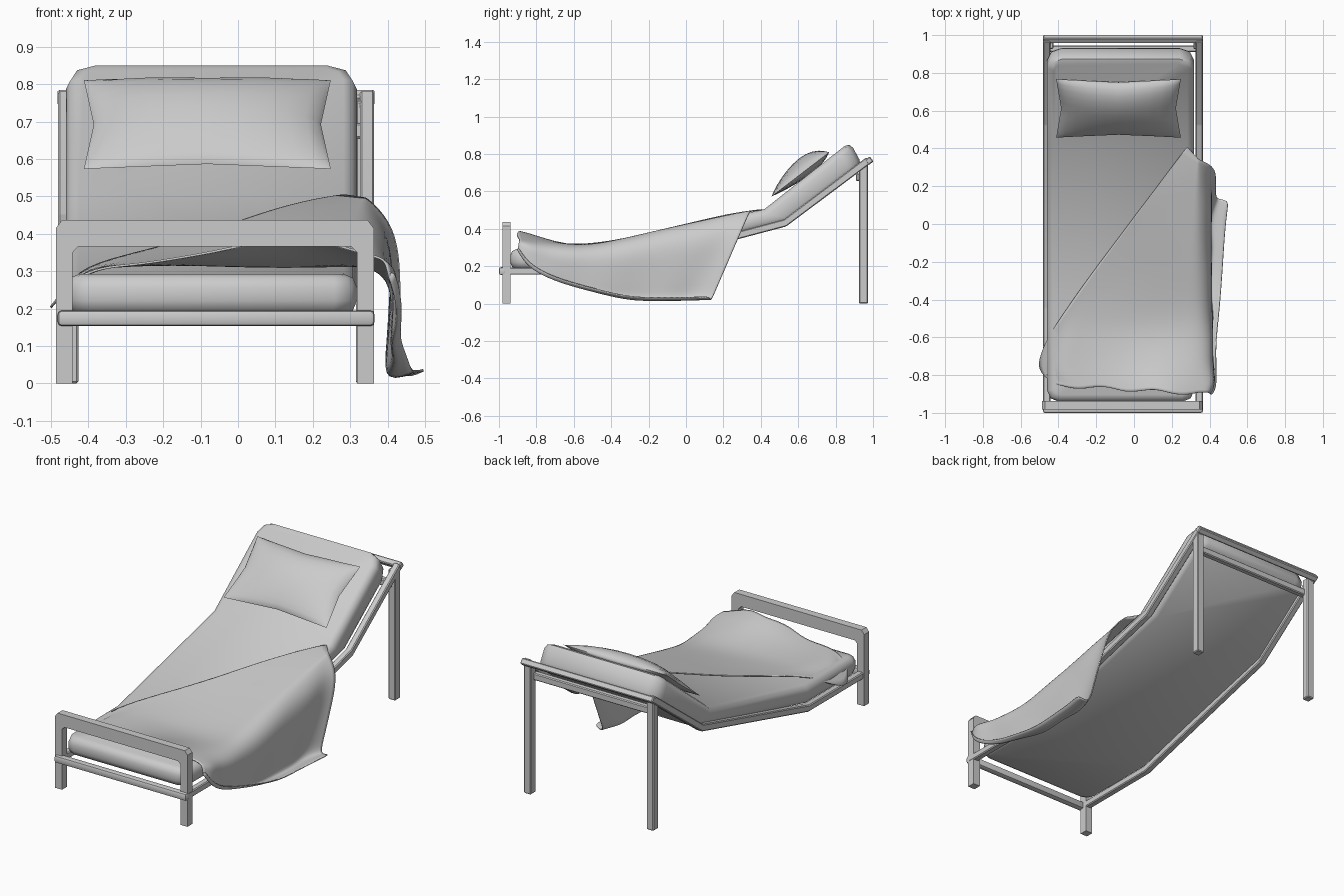
import bpy, bmesh, math
from mathutils import Vector, Matrix

if "Cube" in bpy.data.objects:
    bpy.data.objects.remove(bpy.data.objects["Cube"])

CX = -0.062  # centre line of the bed frame


def finish(bm, name, angle=40):
    bmesh.ops.recalc_face_normals(bm, faces=bm.faces)
    me = bpy.data.meshes.new(name)
    bm.to_mesh(me)
    bm.free()
    ob = bpy.data.objects.new(name, me)
    bpy.context.collection.objects.link(ob)
    bpy.ops.object.select_all(action='DESELECT')
    ob.select_set(True)
    bpy.context.view_layer.objects.active = ob
    bpy.ops.object.shade_smooth_by_angle(angle=math.radians(angle))
    return ob


def prism(points, offset):
    """Extrude a flat outline along a vector."""
    bm = bmesh.new()
    f = bm.faces.new([bm.verts.new(p) for p in points])
    res = bmesh.ops.extrude_face_region(bm, geom=[f])
    vs = [g for g in res['geom'] if isinstance(g, bmesh.types.BMVert)]
    bmesh.ops.translate(bm, verts=vs, vec=offset)
    return bm


def bar(name, x0, x1, profile, bevel=0.005, segments=1):
    """Bar with a y-z profile, extruded along x, edges eased."""
    bm = prism([(x0, y, z) for y, z in profile], (x1 - x0, 0, 0))
    bmesh.ops.bevel(bm, geom=bm.edges[:], offset=bevel, segments=segments, profile=0.5, affect='EDGES')
    return finish(bm, name, 30)


def rect(y0, y1, z0, z1):
    return [(y0, z0), (y1, z0), (y1, z1), (y0, z1)]


# foot board: arch with two short legs
half = [(0.425, 0), (0.425, 0.415), (0.408, 0.437)]
inner = [(0.38, 0), (0.38, 0.35), (0.365, 0.366)]
outline = half + [(-x, z) for x, z in half[::-1]] + [(-x, z) for x, z in inner] + inner[::-1]
bm = prism([(CX + x, -0.982, z) for x, z in outline], (0, 0.045, 0))
finish(bm, "foot_board", 20)

# frame: bent side rails, cross bars and tall head legs
r = 0.019
rail = [(-0.98, 0.174 - r), (-0.44, 0.174 - r), (0.536, 0.432 - r), (0.98, 0.764 - r),
        (0.965, 0.764 + r), (0.524, 0.432 + r), (-0.445, 0.174 + r), (-0.98, 0.174 + r)]
bar("left_rail", -0.481, -0.443, rail)
bar("right_rail", 0.326, 0.364, rail)
bar("foot_bar", -0.482, 0.365, rect(-1.0, -0.96, 0.153, 0.195), 0.011, 2)
tilted = [(0.979 + a * 0.8 - b * 0.6, 0.764 + a * 0.6 + b * 0.8)
          for a, b in rect(-0.017, 0.017, -0.017, 0.017)]
bar("head_bar", -0.482, 0.365, tilted)
bar("left_head_leg", -0.472, -0.427, rect(0.926, 0.974, 0, 0.755))
bar("right_head_leg", 0.315, 0.36, rect(0.926, 0.974, 0, 0.755))
bar("head_cross_bar", -0.45, 0.34, rect(0.91, 0.945, 0.655, 0.695))

# mattress: bent slab with rounded corners
prof = [(-0.94, 0.185), (-0.45, 0.185), (0.54, 0.43), (0.945, 0.738),
        (0.876, 0.865), (0.42, 0.506), (-0.46, 0.295), (-0.94, 0.292)]
bm = prism([(-0.46, y, z) for y, z in prof], (0.778, 0, 0))
for sign, size in ((1, 0.075), (-1, 0.06)):
    ends = [e for e in bm.edges if abs(e.verts[0].co.x - e.verts[1].co.x) < 1e-4
            and all(sign * v.co.y > 0.87 for v in e.verts)]
    bmesh.ops.bevel(bm, geom=ends, offset=size, segments=2, profile=0.5, affect='EDGES')
bm.normal_update()
rim = [e for e in bm.edges if e.calc_face_angle(0) > math.radians(48)]
bmesh.ops.bevel(bm, geom=rim, offset=0.036, segments=2, profile=0.5, affect='EDGES')
finish(bm, "mattress", 50)

# pillow: two puffed grids with pinched corners
bm = bmesh.new()
n = 12
for height in (0.068, -0.03):
    rows = []
    for j in range(n + 1):
        row = []
        for i in range(n + 1):
            u, v = (math.sin(math.pi / 2 * (2 * k / n - 1)) for k in (i, j))
            x = 0.33 * u * (1 - 0.08 * (1 - abs(v)))
            y = 0.195 * v * (1 - 0.11 * (1 - abs(u)))
            puff = max(0, (1 - u * u) * (1 - v * v)) ** 0.55 * (1 + 0.35 * v)
            row.append(bm.verts.new((x, y, height * puff)))
        rows.append(row)
    for j in range(n):
        for i in range(n):
            bm.faces.new((rows[j][i], rows[j][i + 1], rows[j + 1][i + 1], rows[j + 1][i]))
bmesh.ops.remove_doubles(bm, verts=bm.verts[:], dist=1e-5)
bm.transform(Matrix.Translation((-0.082, 0.612, 0.692)) @ Matrix.Rotation(math.radians(37.5), 4, 'X'))
finish(bm, "pillow", 60)


# blanket: lofted rows, lying on the mattress and hanging over the right side
def rest_height(x, y):
    z = 0.312 + max(0, y + 0.46) * 0.238
    z -= max(0, y - 0.3) * 0.1
    foot = math.exp(-((y + 0.9) / 0.17) ** 2)
    peak = max(0, 1 - abs(x - 0.2) / 0.25) * max(0, 1 - (y + 0.9) / 0.3)
    return z + foot * 0.05 * math.exp(-((x - 0.1) / 0.28) ** 2) + 0.035 * peak \
        + 0.005 * math.sin(9 * x + 5 * y)


# left x, left y, right edge y, hem x, hem y, hem z, lip width
table = [(-0.44, -0.84, -0.885, 0.405, -0.90, 0.28, 0.01),
         (-0.49, -0.79, -0.83, 0.425, -0.86, 0.205, 0.01),
         (-0.51, -0.74, -0.74, 0.425, -0.77, 0.14, 0.01),
         (-0.47, -0.63, -0.62, 0.40, -0.64, 0.09, 0.03),
         (-0.42, -0.54, -0.48, 0.42, -0.47, 0.045, 0.03),
         (-0.26, -0.31, -0.28, 0.38, -0.29, 0.0, 0.085),
         (-0.11, -0.11, -0.08, 0.41, -0.12, 0.004, 0.065),
         (0.04, 0.09, 0.12, 0.38, 0.0, 0.002, 0.105),
         (0.17, 0.26, 0.26, 0.41, 0.08, 0.006, 0.085),
         (0.28, 0.41, 0.34, 0.43, 0.13, 0.006, 0.07)]
bm = bmesh.new()
rows = []
for k, (xl, yl, yr, xh, yh, zh, lip) in enumerate(table):
    pts = []
    for i in range(11):
        t = i / 10
        x, y = xl + (0.345 - xl) * t, yl + (yr - yl) * t
        if k < 3:
            y -= 0.03 * math.sin(t * 9) ** 2 * (1 - k / 3)
        z = rest_height(x, y)
        if x < -0.42:
            z -= (-0.42 - x) * 1.3
        pts.append((x, y, z))
    top = Vector(pts[-1])
    hem = Vector((xh, yh, zh))
    for t, out in ((0.12, 0.05), (0.3, 0.06), (0.55, 0.04), (0.8, 0.02), (1, 0)):
        p = top.lerp(hem, t)
        p.x += out * (1 if k % 2 else 0.7) * min(1, (top.z - zh) / 0.15 + 0.3)
        pts.append(tuple(p))
    pts.append((xh + lip, yh, zh + 0.03))
    rows.append([bm.verts.new(p) for p in pts])
for a, b in zip(rows, rows[1:]):
    for i in range(len(a) - 1):
        bm.faces.new((a[i], a[i + 1], b[i + 1], b[i]))
ob = finish(bm, "blanket", 180)
sub = ob.modifiers.new("smooth", 'SUBSURF')
sub.levels = sub.render_levels = 2
sol = ob.modifiers.new("thickness", 'SOLIDIFY')
sol.thickness = 0.006
sol.offset = 0
